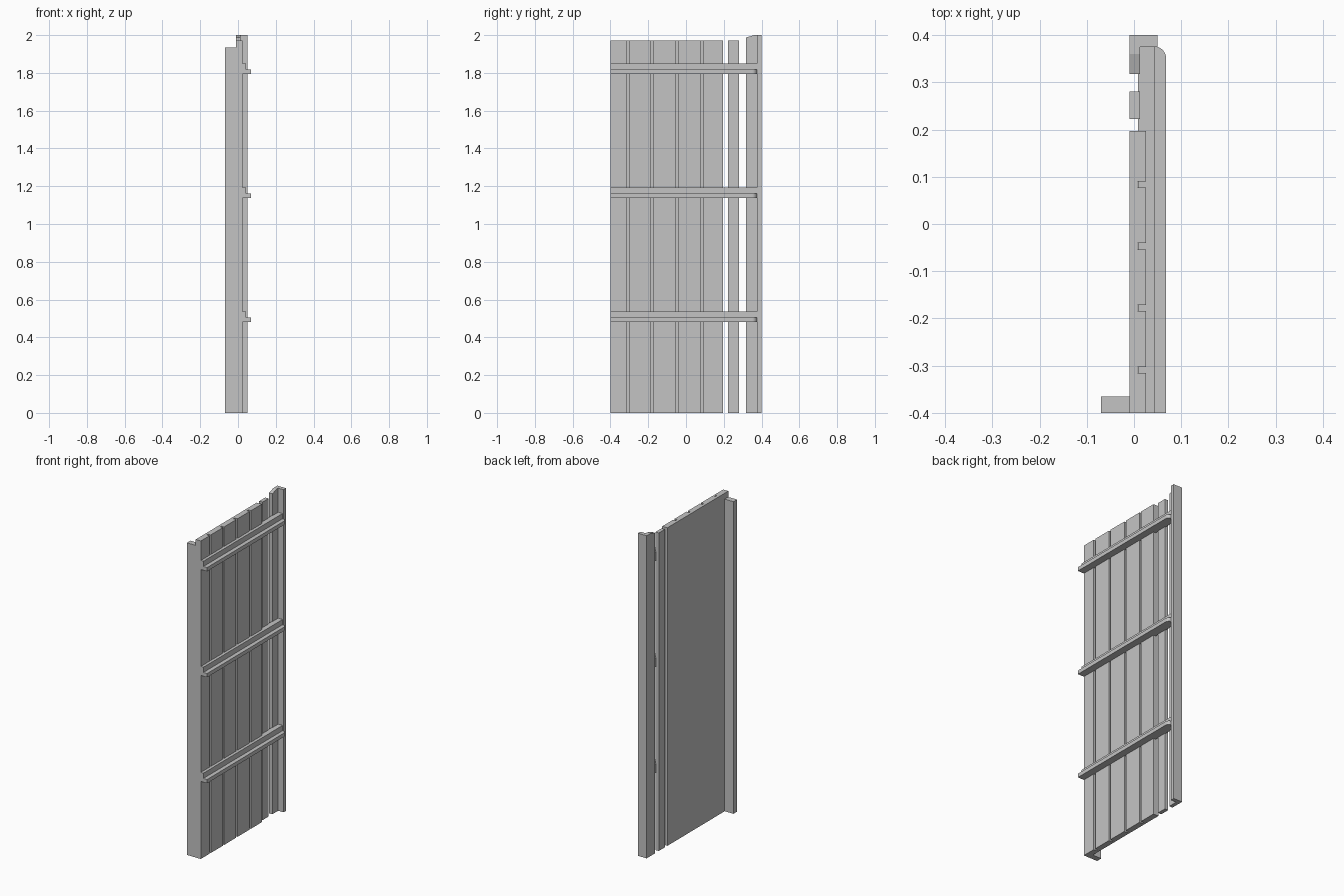
import bpy, bmesh, math
from mathutils import Vector

cube = bpy.data.objects.get("Cube")
if cube:
    bpy.data.objects.remove(cube, do_unlink=True)

grey = bpy.data.materials.new("plain grey")
grey.use_nodes = True
colour = (0.55, 0.55, 0.55, 1)
grey.diffuse_color = colour
grey.node_tree.nodes["Principled BSDF"].inputs["Base Color"].default_value = colour


def prism(name, points, direction):
    """Extrude a planar outline along a direction."""
    bm = bmesh.new()
    face = bm.faces.new([bm.verts.new(p) for p in points])
    ext = bmesh.ops.extrude_face_region(bm, geom=[face], use_keep_orig=True)
    moved = [v for v in ext["geom"] if isinstance(v, bmesh.types.BMVert)]
    bmesh.ops.translate(bm, verts=moved, vec=Vector(direction))
    bmesh.ops.recalc_face_normals(bm, faces=bm.faces)
    mesh = bpy.data.meshes.new(name)
    bm.to_mesh(mesh)
    bm.free()
    mesh.materials.append(grey)
    obj = bpy.data.objects.new(name, mesh)
    bpy.context.collection.objects.link(obj)
    return obj


def plan(name, outline, z0, z1):
    """Extrude an outline seen from above."""
    return prism(name, [(x, y, z0) for x, y in outline], (0, 0, z1 - z0))


def box(name, x0, x1, y0, y1, z0, z1):
    return plan(name, [(x0, y0), (x1, y0), (x1, y1), (x0, y1)], z0, z1)


BACK, FACE, FRONT_END = -0.01, 0.025, -0.4
BOARD_TOP = 1.972

# Boarded panel with vertical grooves on its outer face
outline = [(BACK, FRONT_END), (FACE, FRONT_END)]
for y in (-0.309, -0.178, -0.047, 0.084):
    a, b = y - 0.0065, y + 0.0065
    outline += [(FACE, a), (0.007, a), (0.007, b), (FACE, b)]
outline += [(FACE, 0.197), (BACK, 0.197)]
plan("boarded_panel", outline, 0, BOARD_TOP)

# Return post on the inner side
box("front_post", -0.07, BACK, FRONT_END, -0.365, 0, 1.935)

# Narrow separate board
box("narrow_board", BACK, 0.013, 0.222, 0.281, 0, BOARD_TOP)

# Corner post: flange with a sloped top, plus the outer leg
profile = [(0.318, 0), (0.4, 0), (0.4, 2), (0.36, 2), (0.318, 1.987)]
prism("corner_post_flange", [(BACK, y, z) for y, z in profile], (0.023, 0, 0))
box("corner_post_leg", 0.013, 0.05, 0.375, 0.4, 0, 2)

# Horizontal rails, each with a lip whose far corner is rounded
END, RADIUS, INNER = 0.376, 0.025, 0.043
for level, z in (("lower", 0.481), ("middle", 1.138), ("upper", 1.795)):
    box(level + "_rail", 0.009, INNER, FRONT_END, END, z, z + 0.056)
    lip = [(INNER, FRONT_END), (INNER + RADIUS, FRONT_END)]
    for i in range(7):
        t = math.radians(15 * i)
        lip.append((INNER + RADIUS * math.cos(t), END - RADIUS + RADIUS * math.sin(t)))
    plan(level + "_rail_lip", lip, z, z + 0.0235)
